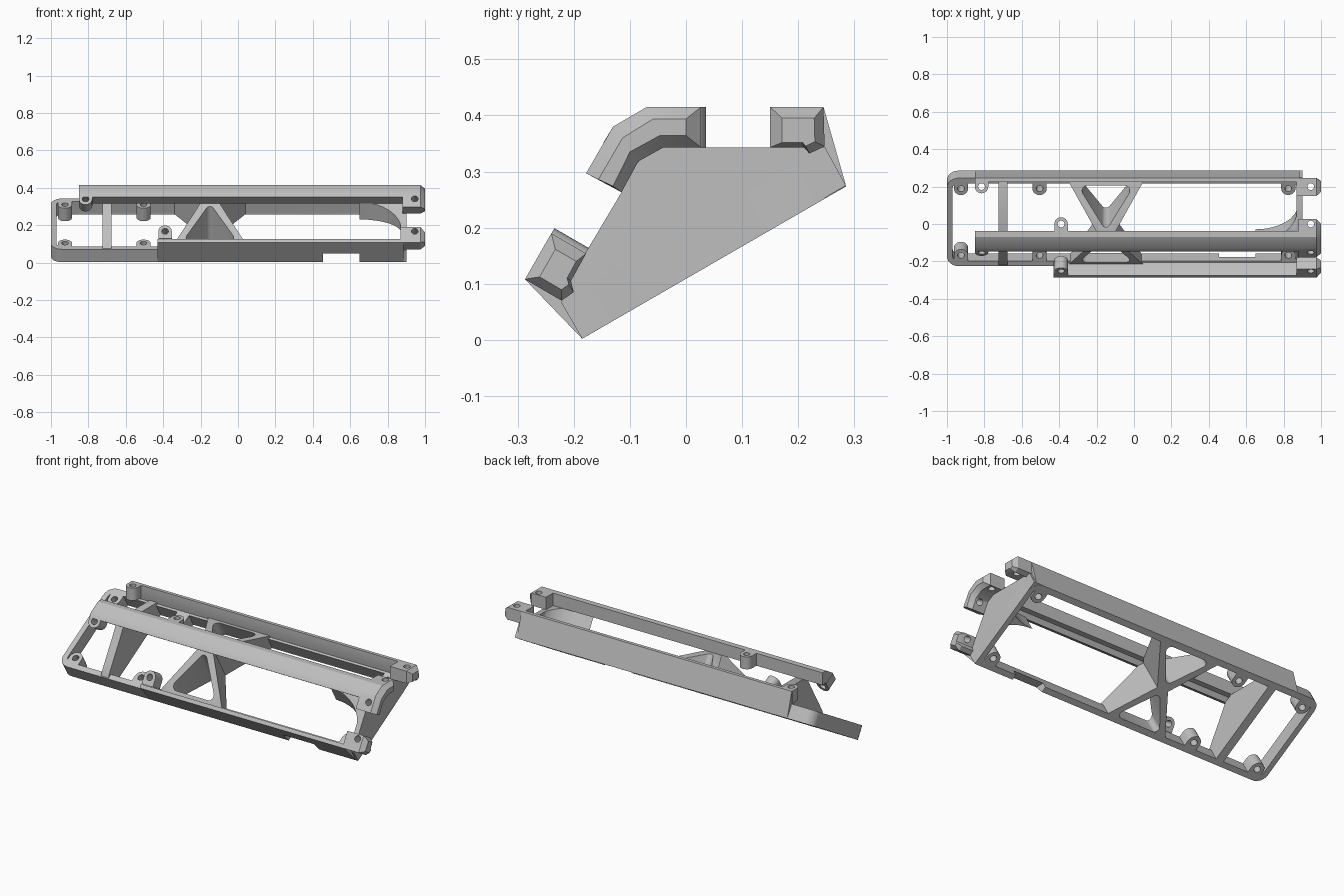
import bpy, bmesh, math
from mathutils import Vector, Matrix

if "Cube" in bpy.data.objects:
    bpy.data.objects.remove(bpy.data.objects["Cube"])

C, S = math.cos(math.radians(30)), 0.5
grey = bpy.data.materials.new("plain_grey")
grey.diffuse_color = (0.52, 0.52, 0.52, 1)
grey.use_nodes = True
grey.node_tree.nodes["Principled BSDF"].inputs["Base Color"].default_value = grey.diffuse_color


def frame(a, b, h, o):
    """Matrix mapping local (a, b, h) to world."""
    m = Matrix((a, b, h)).transposed().to_4x4()
    m.translation = o
    return m


SIDE = frame((0, 1, 0), (0, 0, 1), (1, 0, 0), (0, 0, 0))            # y, z, x
BASE = frame((1, 0, 0), (0, C, S), (0, -S, C), (0, -0.185, 0.002))  # tilted base
TOP = frame((1, 0, 0), (0, -1, 0), (0, 0, 1), (0, 0.245, 0.415))    # upper bay
FRONT = frame((1, 0, 0), (0, -S, -C), (0, -C, S), (0, -0.13, 0.38))  # front bay


def prism(name, pts, h0, h1, m, tip=None):
    """Extrude a profile, optionally with a chamfered tip (height, scale)."""
    bm = bmesh.new()
    n = len(pts)
    rings = [(h0, pts), (h1, pts)]
    if tip:
        cx, cy = sum(p[0] for p in pts) / n, sum(p[1] for p in pts) / n
        h, k = tip
        small = k if isinstance(k, list) else [
            (cx + (x - cx) * k, cy + (y - cy) * k) for x, y in pts]
        rings.append((h, small))
    vs = [[bm.verts.new(m @ Vector((x, y, h))) for x, y in r] for h, r in rings]
    bm.faces.new(vs[0])
    bm.faces.new(vs[-1])
    for lo, hi in zip(vs, vs[1:]):
        for i in range(n):
            j = (i + 1) % n
            bm.faces.new((lo[i], lo[j], hi[j], hi[i]))
    bmesh.ops.recalc_face_normals(bm, faces=bm.faces)
    me = bpy.data.meshes.new(name)
    bm.to_mesh(me)
    bm.free()
    me.materials.append(grey)
    ob = bpy.data.objects.new(name, me)
    bpy.context.collection.objects.link(ob)
    return ob


def combine(ob, other, op='DIFFERENCE'):
    """Apply a boolean and discard the helper."""
    mod = ob.modifiers.new("b", 'BOOLEAN')
    mod.object, mod.operation, mod.solver = other, op, 'EXACT'
    dg = bpy.context.evaluated_depsgraph_get()
    dg.update()
    me = bpy.data.meshes.new_from_object(ob.evaluated_get(dg))
    ob.modifiers.clear()
    ob.data = me
    bpy.data.objects.remove(other)
    return ob


def rounded(pts, r, seg=6):
    """Round every corner of a convex polygon."""
    out = []
    n = len(pts)
    for i in range(n):
        p, a, b = (Vector(pts[k % n]) for k in (i, i - 1, i + 1))
        da, db = (a - p).normalized(), (b - p).normalized()
        half = da.angle(db) / 2
        c = p + (da + db).normalized() * r / math.sin(half)
        t = r / math.tan(half)
        s, e = p + da * t - c, p + db * t - c
        sweep = s.angle(e)
        for k in range(seg + 1):
            f = k / seg
            q = (s * math.sin((1 - f) * sweep) + e * math.sin(f * sweep)) / math.sin(sweep)
            out.append(tuple(c + q))
    return out


def rect(x0, y0, x1, y1):
    return [(x0, y0), (x1, y0), (x1, y1), (x0, y1)]


def circle(x, y, r, n=24):
    return [(x + r * math.cos(2 * math.pi * i / n), y + r * math.sin(2 * math.pi * i / n))
            for i in range(n)]


def drill(ob, x, s, h0, h1, m, r=0.018):
    return combine(ob, prism("drill", circle(x, s, r), h0, h1, m))


def lug(name, x, s, r, d, h0, h1, m, back=0.045):
    """Round-nosed screw lug; d is the direction of the nose."""
    pts = [(x + r * math.cos(math.pi * i / 12), s + d * r * math.sin(math.pi * i / 12))
           for i in range(13)]
    pts += [(x - r, s - d * back), (x + r, s - d * back)]
    return drill(prism(name, pts, h0, h1, m), x, s, h0 - 0.1, h1 + 0.1, m)


# cross-section of the whole body below the two bays
BODY = [(-0.185, 0.002), (0.285, 0.275), (0.248, 0.343), (-0.04, 0.343),
        (-0.085, 0.318), (-0.115, 0.263), (-0.185, 0.145), (-0.216, 0.09), (-0.222, 0.066)]


def notch():
    return prism("notch", rect(-0.4, -0.1, -0.1, 0.05), 0.455, 0.65, SIDE)


# tilted base frame
base = prism("base_frame", rounded(rect(-1, 0, 0.9, 0.543), 0.06), 0, 0.08, BASE)
combine(base, prism("hole", rounded(rect(-0.97, 0.032, 0.872, 0.511), 0.03), -0.1, 0.2, BASE))
combine(base, notch())
for i, x in enumerate((-0.925, -0.505, 0.825)):
    for side, u, d in (("front", 0.066, 1), ("back", 0.477, -1)):
        lug(f"base_lug_{side}_{i + 1}", x, u, 0.038, d, 0, 0.08, BASE)

# right end wall and left cross panel
prism("end_wall", BODY, 0.87, 0.9, SIDE)
prism("cross_panel", BODY, -0.725, -0.677, SIDE)

# flared gusset joining the end wall to the middle rail
flare = [(0.88, 0.08)]
for d in (-1, 1):
    arc = [(0.65 + 0.225 * math.sin(math.pi / 2 * i / 8),
            0.25 + d * 0.15 * (1 - math.cos(math.pi / 2 * i / 8))) for i in range(9)]
    flare += arc[::-1] if d < 0 else arc[1:]
flare += [(0.88, 0.42)]
gusset = prism("end_gusset", flare, 0.12, 0.5, BASE)
combine(gusset, prism("clip", BODY, 0.5, 0.89, SIDE), 'INTERSECT')

# X-shaped brace through the middle
cx = -0.15
brace = prism("cross_brace", [(cx - 0.21, 0), (cx + 0.21, 0), (cx + 0.035, 0.27),
                              (cx + 0.21, 0.543), (cx - 0.21, 0.543), (cx - 0.035, 0.27)],
              -0.05, 0.5, BASE)
for u0, u1 in ((0.035, 0.245), (0.508, 0.298)):
    tri = rounded([(cx - 0.15, u0), (cx + 0.15, u0), (cx, u1)], 0.024)
    combine(brace, prism("window", tri, -0.2, 0.6, BASE))
combine(brace, prism("clip", BODY, -0.5, 0.3, SIDE), 'INTERSECT')

# long rails
prism("back_rail", [(0.285, 0.275), (0.245, 0.415), (0.225, 0.415), (0.225, 0.343),
                    (0.256, 0.258)], -0.85, 0.885, SIDE)
prism("middle_rail", [(-0.037, 0.415), (-0.07, 0.415), (-0.13, 0.38), (-0.147, 0.352),
                      (-0.085, 0.316), (-0.07, 0.343), (-0.037, 0.343)], -0.85, 0.91, SIDE)
front = prism("front_rail", [(-0.185, 0.002), (-0.287, 0.108), (-0.276, 0.127),
                             (-0.213, 0.091), (-0.158, 0.018)], -0.43, 0.885, SIDE)
combine(front, notch())

# left-hand lugs of both bays
for name, m in (("top", TOP), ("front", FRONT)):
    lug(name + "_bay_lug_outer", -0.815, 0.045, 0.036, 1, -0.072, 0, m, 0.04)
    lug(name + "_bay_lug_inner", -0.39, 0.245, 0.036, -1, -0.072, 0, m, 0.045)

# right-hand end mounts with chamfered tips
back_mount = prism("back_end_mount", [(0.15, 0.343), (0.15, 0.415), (0.245, 0.415),
                                      (0.247, 0.345), (0.22, 0.332), (0.21, 0.343)],
                   0.87, 0.975, SIDE, (1.0, 0.6))
drill(back_mount, 0.945, 0.045, -0.2, 0.1, TOP)

arch = [(-0.178, 0.297), (-0.13, 0.38), (-0.07, 0.415), (0.027, 0.415), (0.027, 0.343),
        (-0.04, 0.343), (-0.085, 0.318), (-0.115, 0.263)]
arch_tip = [(-0.156, 0.286), (-0.113, 0.36), (-0.058, 0.394), (0.0, 0.394), (0.0, 0.364),
            (-0.047, 0.364), (-0.1, 0.335), (-0.13, 0.274)]
middle_mount = prism("middle_end_mount", arch, 0.88, 0.975, SIDE, (1.0, arch_tip))
drill(middle_mount, 0.945, 0.245, -0.2, 0.1, TOP)
drill(middle_mount, 0.945, 0.045, -0.2, 0.1, FRONT)

front_mount = prism("front_end_mount", [(-0.287, 0.108), (-0.24, 0.19), (-0.178, 0.154),
                                        (-0.205, 0.105), (-0.2, 0.085), (-0.222, 0.07)],
                    0.87, 0.975, SIDE, (1.0, 0.6))
drill(front_mount, 0.945, 0.245, -0.2, 0.1, FRONT)

# smooth the rounded parts, keep edges sharp
for ob in bpy.context.scene.objects:
    ob.select_set(True)
    bpy.context.view_layer.objects.active = ob
bpy.ops.object.shade_smooth_by_angle(angle=math.radians(30))
